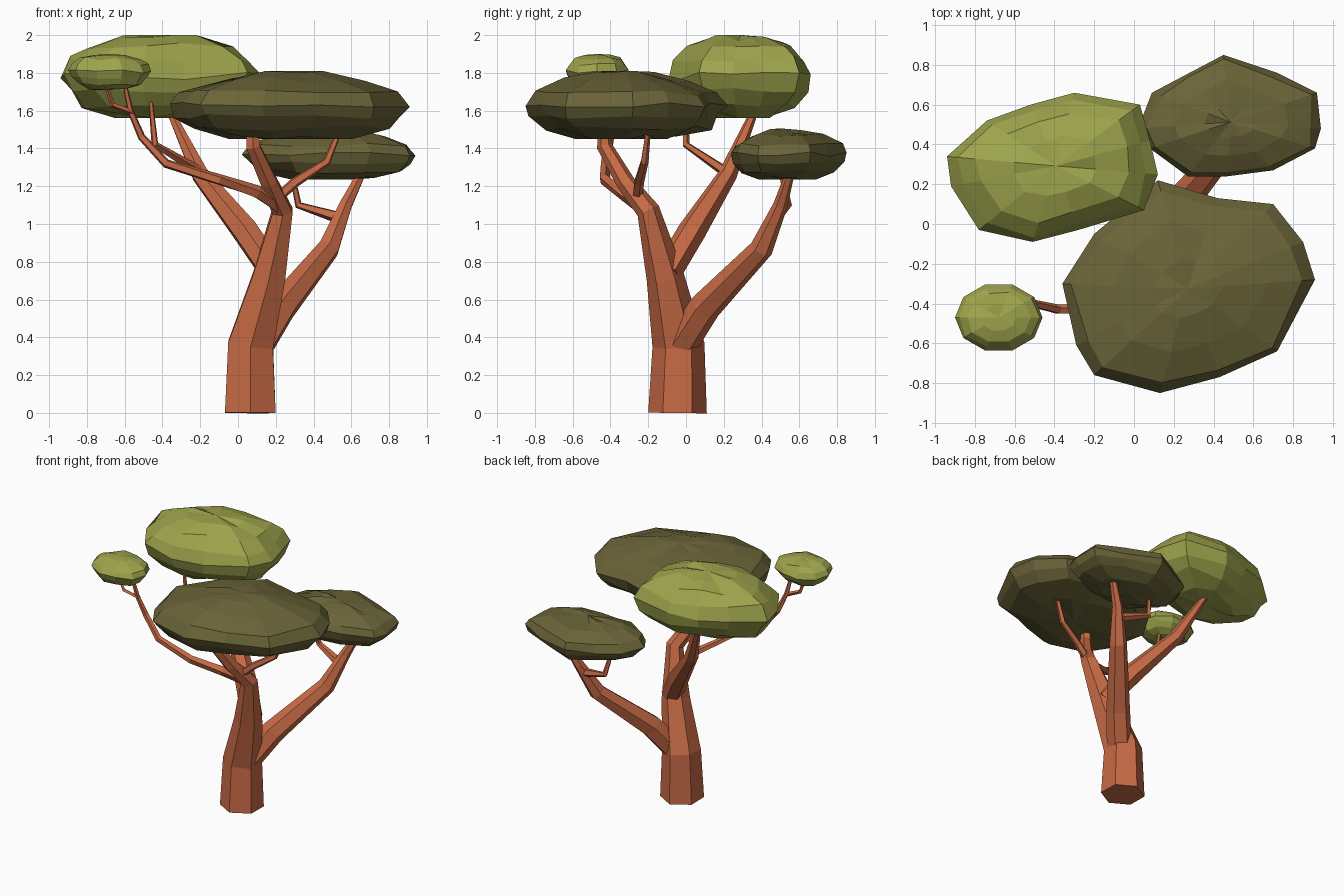
import bpy, bmesh, math, random
from mathutils import Vector

random.seed(4)


def material(name, rgb):
    m = bpy.data.materials.new(name)
    m.diffuse_color = (*rgb, 1)
    return m


BARK = material("red brown bark", (0.57, 0.145, 0.06))
LIGHT = material("light leaf green", (0.345, 0.375, 0.073))
DARK = material("dark olive leaf", (0.145, 0.128, 0.04))


def finish(bm, name, mat):
    bmesh.ops.recalc_face_normals(bm, faces=bm.faces)
    me = bpy.data.meshes.new(name)
    bm.to_mesh(me)
    bm.free()
    me.materials.append(mat)
    ob = bpy.data.objects.new(name, me)
    bpy.context.collection.objects.link(ob)
    return ob


def bridge(bm, rings):
    for a, b in zip(rings, rings[1:]):
        n = len(a)
        for i in range(n):
            j = (i + 1) % n
            bm.faces.new((a[i], a[j], b[j], b[i]))


def limb(name, path, sides=6):
    """Tapered faceted tube through (x, y, z, radius) points."""
    bm = bmesh.new()
    pts = [Vector(p[:3]) for p in path]
    rings = []
    for k, p in enumerate(pts):
        d = Vector()
        if k < len(pts) - 1:
            d += (pts[k + 1] - p).normalized()
        if k > 0:
            d += (p - pts[k - 1]).normalized()
        q = Vector((0, 0, 1)).rotation_difference(d.normalized())
        ring = []
        for i in range(sides):
            a = math.pi / 2 + math.tau * i / sides
            v = Vector((math.cos(a), math.sin(a), 0)) * path[k][3]
            ring.append(bm.verts.new(p + q @ v))
        rings.append(ring)
    bridge(bm, rings)
    bm.faces.new(rings[0])
    bm.faces.new(rings[-1])
    return finish(bm, name, BARK)


# Rings of the leaf clouds: (outline scale, height from -1 to 1)
ROUND = [(0.48, -0.95), (0.78, -0.68), (0.94, -0.32), (1, 0.02), (0.92, 0.42), (0.74, 0.74), (0.4, 0.93)]
FLAT = [(0.52, -0.95), (0.83, -0.67), (0.95, -0.33), (1, 0.0), (0.92, 0.35), (0.62, 0.73), (0.28, 0.92)]


def cloud(name, outline, z0, z1, mat, profile):
    """Flattened faceted leaf mass lofted from a plan outline."""
    bm = bmesh.new()
    n = len(outline)
    cx = sum(p[0] for p in outline) / n
    cy = sum(p[1] for p in outline) / n
    mid, half = (z0 + z1) / 2, (z1 - z0) / 2
    rings = []
    for s, h in profile:
        ring = []
        for x, y in outline:
            k = s if s == 1 else s * random.uniform(0.95, 1.03)
            z = mid + half * max(-1, min(1, h + random.uniform(-0.09, 0.09)))
            ring.append(bm.verts.new((cx + (x - cx) * k, cy + (y - cy) * k, z)))
        rings.append(ring)
    bridge(bm, rings)
    for ring, z in ((rings[0], z0), (rings[-1], z1)):
        tip = bm.verts.new((cx, cy, z))
        for i in range(n):
            bm.faces.new((ring[i], ring[(i + 1) % n], tip))
    return finish(bm, name, mat)


# Trunk and the limb continuing from it
limb("trunk", [(0.065, -0.045, 0, 0.155), (0.067, -0.04, 0.36, 0.138),
               (0.165, -0.11, 0.72, 0.1), (0.235, -0.2, 1.07, 0.062),
               (0.165, -0.32, 1.22, 0.05), (0.08, -0.43, 1.41, 0.042), (0.075, -0.43, 1.52, 0.035)])

# Branches, rooted inside the trunk
limb("back_left_branch", [(0.19, -0.1, 0.74, 0.075), (0.04, 0.03, 0.96, 0.075),
                          (-0.2, 0.22, 1.26, 0.05), (-0.38, 0.38, 1.64, 0.017)])
limb("back_right_branch", [(0.09, -0.05, 0.33, 0.09), (0.23, 0.1, 0.56, 0.085),
                           (0.48, 0.4, 0.87, 0.062), (0.57, 0.5, 1.1, 0.038), (0.67, 0.56, 1.3, 0.022)])
limb("front_left_branch", [(0.24, -0.22, 1.08, 0.04), (0.1, -0.34, 1.17, 0.036),
                           (-0.1, -0.43, 1.235, 0.03), (-0.38, -0.43, 1.32, 0.025),
                           (-0.51, -0.4, 1.46, 0.021), (-0.57, -0.42, 1.6, 0.017),
                           (-0.6, -0.44, 1.74, 0.012)], 5)

# Twigs
limb("front_right_twig", [(0.2, -0.26, 1.13, 0.028), (0.3, -0.25, 1.22, 0.028),
                          (0.47, -0.22, 1.33, 0.022), (0.54, -0.2, 1.5, 0.014)], 5)
limb("back_left_twig", [(-0.19, 0.22, 1.27, 0.03), (-0.44, 0.0, 1.42, 0.02), (-0.465, 0.0, 1.68, 0.011)], 5)
limb("back_right_twig", [(0.55, 0.47, 1.03, 0.035), (0.32, 0.54, 1.1, 0.021), (0.28, 0.5, 1.29, 0.013)], 5)
limb("small_cloud_twig", [(-0.56, -0.42, 1.59, 0.016), (-0.665, -0.45, 1.63, 0.014), (-0.7, -0.47, 1.74, 0.011)], 4)

# Leaf clouds
cloud("big_light_leaves", [(-0.94, 0.34), (-0.74, 0.52), (-0.52, 0.6), (-0.3, 0.66), (0.03, 0.6),
                           (0.08, 0.42), (0.12, 0.25), (0.05, 0.07), (-0.28, -0.03), (-0.51, -0.09),
                           (-0.78, -0.03), (-0.92, 0.19)], 1.56, 2.0, LIGHT, ROUND)
cloud("big_dark_leaves", [(0.12, 0.22), (0.42, 0.13), (0.7, 0.1), (0.85, -0.09), (0.91, -0.28),
                          (0.72, -0.64), (0.43, -0.77), (0.13, -0.85), (-0.2, -0.76), (-0.29, -0.61),
                          (-0.36, -0.3), (-0.2, -0.05)], 1.45, 1.81, DARK, FLAT)
cloud("back_dark_leaves", [(0.02, 0.48), (0.09, 0.66), (0.26, 0.75), (0.45, 0.85), (0.72, 0.76),
                           (0.92, 0.66), (0.94, 0.48), (0.91, 0.38), (0.7, 0.27), (0.47, 0.24),
                           (0.27, 0.24), (0.08, 0.38)], 1.235, 1.505, DARK, FLAT)
cloud("small_light_leaves", [(-0.68 + 0.22 * math.cos(math.tau * i / 10),
                              -0.47 + 0.175 * math.sin(math.tau * i / 10)) for i in range(10)],
      1.71, 1.9, LIGHT, ROUND)
